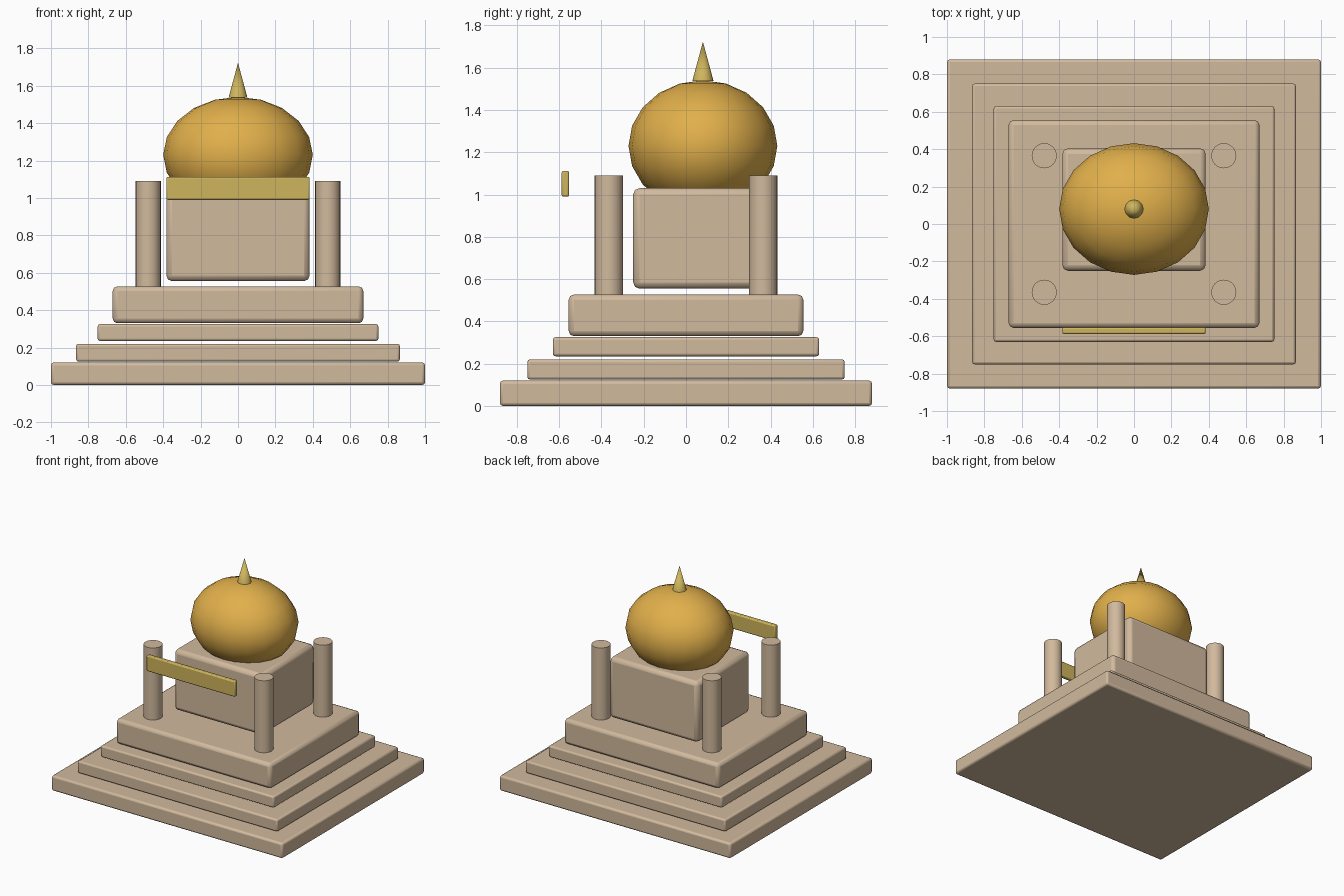
import bpy
from math import radians

if "Cube" in bpy.data.objects:
    bpy.data.objects.remove(bpy.data.objects["Cube"])


def material(name, r, g, b):
    mat = bpy.data.materials.new(name)
    mat.use_nodes = True
    mat.diffuse_color = (r, g, b, 1)
    mat.node_tree.nodes["Principled BSDF"].inputs["Base Color"].default_value = (r, g, b, 1)
    return mat


stone = material("sandstone", 0.64, 0.49, 0.34)
gold = material("dome gold", 0.75, 0.43, 0.07)
brass = material("pale brass", 0.62, 0.46, 0.11)


def finish(name, mat, angle=35):
    obj = bpy.context.object
    obj.name = name
    obj.data.materials.append(mat)
    bpy.ops.object.transform_apply(location=False, rotation=False, scale=True)
    bpy.ops.object.shade_smooth_by_angle(angle=radians(angle))
    return obj


def block(name, mat, half_x, y0, y1, z0, z1, bevel):
    bpy.ops.mesh.primitive_cube_add(size=1, location=(0, (y0 + y1) / 2, (z0 + z1) / 2))
    bpy.context.object.scale = (2 * half_x, y1 - y0, z1 - z0)
    obj = finish(name, mat)
    mod = obj.modifiers.new("rounded edges", "BEVEL")
    mod.width = bevel
    mod.segments = 2
    return obj


# Stepped platform
block("base_step", stone, 1.0, -0.88, 0.88, 0.0, 0.12, 0.015)
block("second_step", stone, 0.865, -0.75, 0.75, 0.125, 0.22, 0.012)
block("third_step", stone, 0.75, -0.63, 0.63, 0.235, 0.325, 0.012)
block("plinth", stone, 0.67, -0.555, 0.555, 0.33, 0.527, 0.025)

# Chamber and the floating sign band at the front
block("chamber", stone, 0.383, -0.25, 0.405, 0.555, 1.03, 0.03)
block("front_band", brass, 0.383, -0.588, -0.553, 0.99, 1.112, 0.008)

# Corner columns
for side, x in (("right", -0.48), ("left", 0.48)):
    for end, y in (("front", -0.365), ("back", 0.365)):
        bpy.ops.mesh.primitive_cylinder_add(vertices=24, radius=0.067, depth=0.565,
                                            location=(x, y, 0.808))
        finish(f"{end}_{side}_column", stone)

# Squashed dome and its spike
bpy.ops.mesh.primitive_uv_sphere_add(segments=20, ring_count=10, radius=1,
                                     location=(0, 0.08, 1.23))
bpy.context.object.scale = (0.4, 0.352, 0.31)
finish("dome", gold)
bpy.ops.mesh.primitive_cone_add(vertices=12, radius1=0.05, radius2=0, depth=0.185,
                                location=(0, 0.08, 1.63))
finish("spike", brass)
